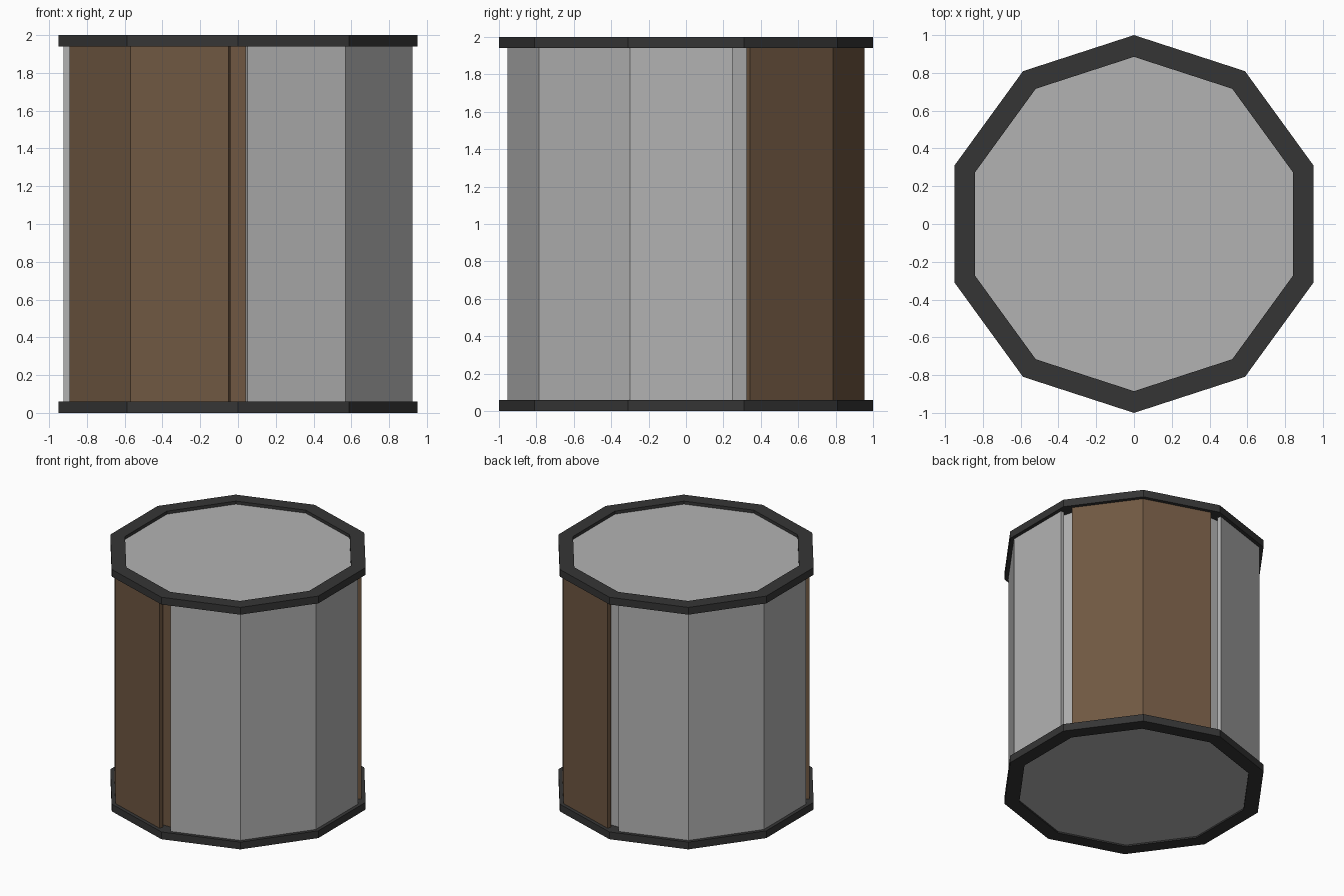
import bpy, bmesh, math
from mathutils import Vector

cube = bpy.data.objects.get("Cube")
if cube:
    bpy.data.objects.remove(cube)

SIDES = 10
APOTHEM = math.cos(math.pi / SIDES)


def material(name, rgb):
    mat = bpy.data.materials.new(name)
    mat.use_nodes = True
    mat.diffuse_color = (*rgb, 1)
    mat.node_tree.nodes["Principled BSDF"].inputs["Base Color"].default_value = (*rgb, 1)
    return mat


grey = material("light grey", (0.45, 0.45, 0.45))
brown = material("brown", (0.16, 0.096, 0.054))
black = material("charcoal", (0.036, 0.036, 0.036))


def corner(i, r):
    """Corner i of the ten-sided plan, counted anticlockwise from the front."""
    a = -math.pi / 2 + math.tau * i / SIDES
    return Vector((r * math.cos(a), r * math.sin(a), 0))


def finish(name, bm, mat):
    bmesh.ops.recalc_face_normals(bm, faces=bm.faces[:])
    mesh = bpy.data.meshes.new(name)
    bm.to_mesh(mesh)
    bm.free()
    mesh.materials.append(mat)
    obj = bpy.data.objects.new(name, mesh)
    bpy.context.collection.objects.link(obj)
    return obj


def prism(name, outline, z0, z1, mat):
    bm = bmesh.new()
    face = bm.faces.new([bm.verts.new((p.x, p.y, z0)) for p in outline])
    top = bmesh.ops.extrude_face_region(bm, geom=[face])["geom"]
    verts = [v for v in top if isinstance(v, bmesh.types.BMVert)]
    bmesh.ops.translate(bm, verts=verts, vec=(0, 0, z1 - z0))
    return finish(name, bm, mat)


def rim(name, z0, z1, outer, inner):
    bm = bmesh.new()
    rings = [[bm.verts.new(corner(i, r) + Vector((0, 0, z))) for i in range(SIDES)]
             for r, z in ((outer, z0), (outer, z1), (inner, z1), (inner, z0))]
    for a, b in zip(rings, rings[1:] + rings[:1]):
        for i in range(SIDES):
            j = (i + 1) % SIDES
            bm.faces.new((a[i], a[j], b[j], b[i]))
    return finish(name, bm, black)


def wall(name, first, count, mat, r=0.97, thick=0.032, gap=0.052):
    """Bent panel over several sides, stopping short of its end corners."""
    outer = [corner(first + i, r) for i in range(count + 1)]
    start = (outer[1] - outer[0]).normalized()
    end = (outer[-2] - outer[-1]).normalized()
    outer[0] += start * gap
    outer[-1] += end * gap
    r_in = r - thick / APOTHEM
    inner = [corner(first + i, r_in) for i in range(count + 1)]
    inner[0] = outer[0] + Vector((-start.y, start.x, 0)) * thick
    inner[-1] = outer[-1] + Vector((end.y, -end.x, 0)) * thick
    prism(name, outer + inner[::-1], 0.055, 1.945, mat)


def post(name, i, mat):
    """Flat upright set back in the gap between two panels."""
    out = corner(i, 1)
    side = Vector((-out.y, out.x, 0)) * 0.11
    prism(name, [out * 0.89 - side, out * 0.89 + side,
                 out * 0.8 + side, out * 0.8 - side], 0.055, 1.945, mat)


# Rims and the closed drum inside them
rim("bottom_rim", 0, 0.06, 1, 0.885)
rim("top_rim", 1.94, 2, 1, 0.885)
prism("inner_drum", [corner(i, 0.885) for i in range(SIDES)], 0.012, 1.975, grey)

# Wall panels, in opposite pairs
wall("left_wall", 0, 3, grey)
wall("back_door", 3, 2, brown)
wall("right_wall", 5, 3, grey)
wall("front_door", 8, 2, brown)

# Uprights between the panels
for name, i, mat in (("front_post", 0, brown), ("left_post", 3, grey),
                     ("back_post", 5, grey), ("right_post", 8, grey)):
    post(name, i, mat)
